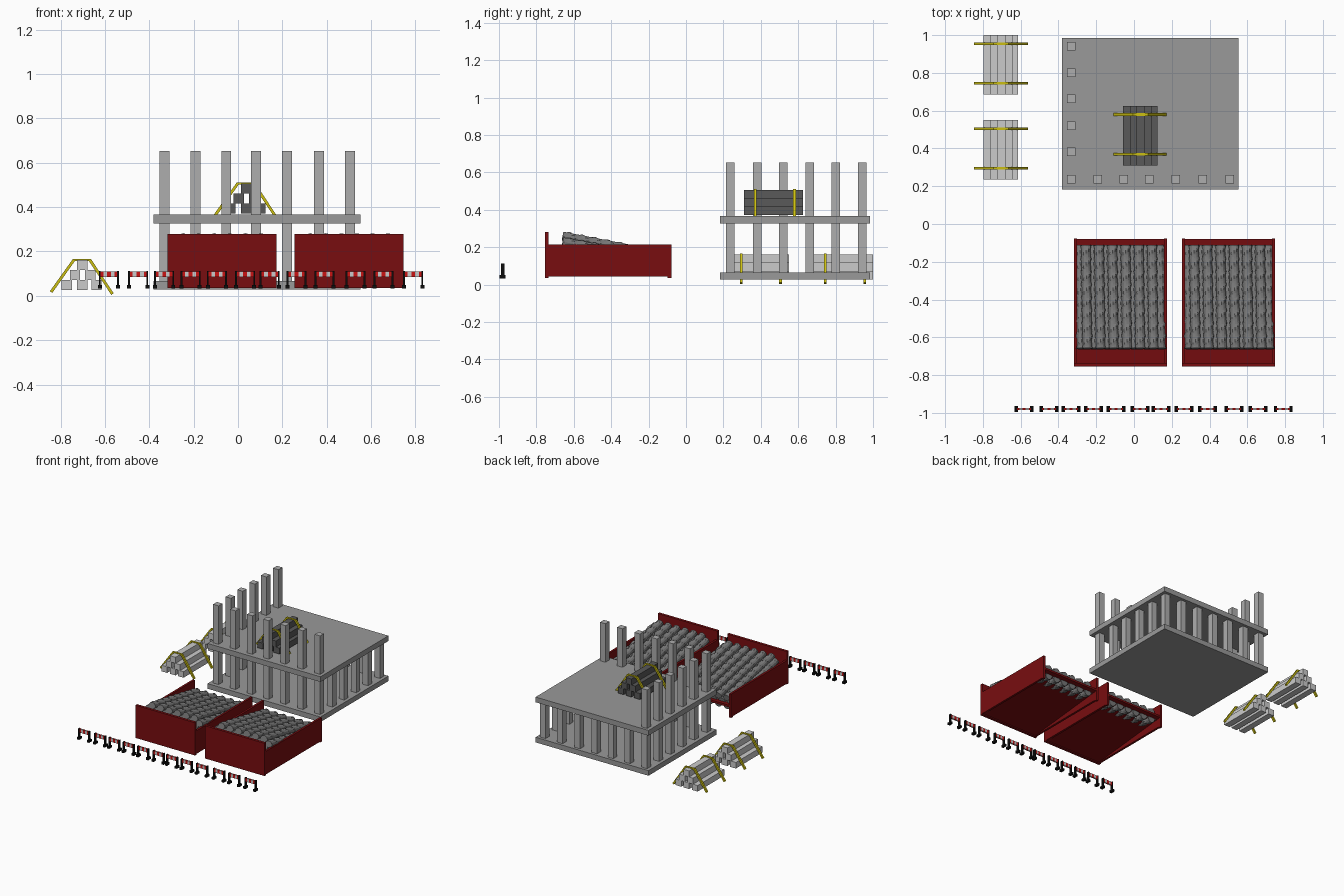
import bpy, bmesh, math
from mathutils import Vector, Matrix

if "Cube" in bpy.data.objects:
    bpy.data.objects.remove(bpy.data.objects["Cube"])


def material(name, rgb):
    m = bpy.data.materials.new(name)
    m.diffuse_color = (*rgb, 1)
    m.use_nodes = True
    m.node_tree.nodes["Principled BSDF"].inputs["Base Color"].default_value = m.diffuse_color
    return m


RED = material("dark_red", (0.19, 0.004, 0.005))
YELLOW = material("yellow", (0.6, 0.52, 0.006))
SLAB = material("slab_grey", (0.32, 0.32, 0.32))
COLUMN = material("column_grey", (0.42, 0.42, 0.42))
BEAM = material("beam_grey", (0.52, 0.52, 0.52))
DARK = material("dark_beam", (0.10, 0.10, 0.10))
STEEL = material("dark_steel", (0.19, 0.19, 0.19))
BLACK = material("black", (0.004, 0.004, 0.004))
STRIPE = material("stripe_red", (0.6, 0.006, 0.006))
WHITE = material("stripe_white", (0.75, 0.75, 0.75))


def finish(name, bm, mat):
    bmesh.ops.recalc_face_normals(bm, faces=bm.faces)
    me = bpy.data.meshes.new(name)
    bm.to_mesh(me)
    bm.free()
    ob = bpy.data.objects.new(name, me)
    bpy.context.collection.objects.link(ob)
    me.materials.append(mat)
    return ob


def boxes(name, spans, mat):
    """One object from boxes given as (x0, x1, y0, y1, z0, z1)."""
    bm = bmesh.new()
    for x0, x1, y0, y1, z0, z1 in spans:
        m = Matrix.Translation(((x0 + x1) / 2, (y0 + y1) / 2, (z0 + z1) / 2))
        m = m @ Matrix.Diagonal((x1 - x0, y1 - y0, z1 - z0, 1))
        bmesh.ops.create_cube(bm, size=1, matrix=m)
    return finish(name, bm, mat)


def loft(name, rings, mat):
    """Closed skin over a list of point rings."""
    bm = bmesh.new()
    vs = [[bm.verts.new(p) for p in ring] for ring in rings]
    n = len(vs[0])
    for r, q in zip(vs, vs[1:]):
        for s in range(n):
            t = (s + 1) % n
            bm.faces.new((r[s], r[t], q[t], q[s]))
    bm.faces.new(vs[0])
    bm.faces.new(vs[-1])
    return finish(name, bm, mat)


# floor slabs
boxes("lower_slab", [(-0.38, 0.552, 0.183, 0.985, 0.028, 0.066)], SLAB)
boxes("upper_slab", [(-0.38, 0.552, 0.183, 0.985, 0.327, 0.366)], SLAB)

# columns: two storeys on front and left edges, one storey on back and right
xs = [-0.332, -0.192, -0.053, 0.082, 0.222, 0.365, 0.506]
ys = [0.236, 0.382, 0.520, 0.662, 0.800, 0.942]
C = 0.0225
for i, x in enumerate(xs):
    for j, y in enumerate(ys):
        if i in (0, 6) or j in (0, 5):
            top = 0.653 if i == 0 or j == 0 else 0.33
            boxes("column", [(x - C, x + C, y - C, y + C, 0.06, top)], COLUMN)


# strapped bundles of square beams
def strap(cx, y, dz):
    pts = [(-0.140, 0.017), (-0.037, 0.162), (0.035, 0.162), (0.137, 0.008)]
    t, w = 0.0065, 0.007
    rings = []
    for k, (x, z) in enumerate(pts):
        d = (Vector(pts[min(k + 1, 3)]) - Vector(pts[max(k - 1, 0)])).normalized()
        n = Vector((-d.y, d.x)) * t
        rings.append([(cx + x + s * n.x, y + u, z + dz + s * n.y)
                      for s, u in ((1, w), (1, -w), (-1, -w), (-1, w))])
    loft("strap", rings, YELLOW)


def bundle(cx, y0, dz, mat):
    h = 0.0235
    for row, offs in enumerate([(-0.070, 0, 0.065), (-0.032, 0.036), (0.0,)]):
        z = 0.027 + row * 0.045 + dz
        for o in offs:
            boxes("beam", [(cx + o - h, cx + o + h, y0, y0 + 0.315, z, z + 0.045)], mat)
    for s in (0.06, 0.27):
        strap(cx, y0 + s, dz)


bundle(-0.703, 0.235, 0, BEAM)
bundle(-0.703, 0.685, 0, BEAM)
bundle(0.036, 0.31, 0.345, DARK)


# ribbed steel bar: round core with a two-start helical rib
def steel_bar(start, end, radius):
    a, b = Vector(start), Vector(end)
    n, sides = 60, 12
    frame = (b - a).to_track_quat('Z', 'Y')
    rings = []
    for k in range(n + 1):
        ring = []
        for s in range(sides):
            ang = math.tau * s / sides
            rib = max(0, math.cos(2 * (ang - k * 0.42))) ** 2
            r = radius * (0.82 + 0.18 * rib)
            p = Vector((r * math.cos(ang), r * math.sin(ang), 0))
            ring.append(a.lerp(b, k / n) + frame @ p)
        rings.append(ring)
    loft("steel_bar", rings, STEEL)


# skips: side walls, tall front plate, floor rising to an open back
for x0 in (-0.318, 0.255):
    x1 = x0 + 0.492
    for xa in (x0, x1 - 0.016):
        boxes("skip_side", [(xa, xa + 0.016, -0.74, -0.09, 0.042, 0.214)], RED)
        boxes("skip_post", [(xa, xa + 0.016, -0.098, -0.078, 0.036, 0.214)], RED)
    boxes("skip_front", [(x0, x1, -0.755, -0.735, 0.036, 0.28)], RED)
    profile = [(-0.745, 0.042), (-0.08, 0.11), (-0.08, 0.125), (-0.745, 0.057)]
    loft("skip_floor", [[(x, y, z) for y, z in profile]
                        for x in (x0 + 0.01, x1 - 0.01)], RED)
    # sloping load of bars in staggered layers
    for layer in range(3):
        count, first = (7, 0.036) if layer % 2 else (6, 0.067)
        for i in range(count):
            x = x0 + first + i * 0.07
            z = 0.259 - layer * 0.03
            steel_bar((x + 0.004, -0.66, z), (x - 0.004, -0.115, z - 0.105), 0.029)

# row of striped barriers
for cx in (-0.582, -0.45, -0.333, -0.214, -0.095, 0.032,
           0.143, 0.264, 0.39, 0.53, 0.656, 0.79):
    w = 0.084 / 5
    for k in range(5):
        xa = cx - 0.042 + k * w
        boxes("barrier_board", [(xa, xa + w, -0.986, -0.974, 0.084, 0.11)],
              WHITE if k % 2 else STRIPE)
    legs = []
    for s in (-1, 1):
        px = cx + s * 0.041
        legs += [(px - 0.004, px + 0.004, -0.989, -0.971, 0.035, 0.112),
                 (px - 0.009, px + 0.009, -0.996, -0.964, 0.033, 0.05)]
    boxes("barrier_legs", legs, BLACK)
